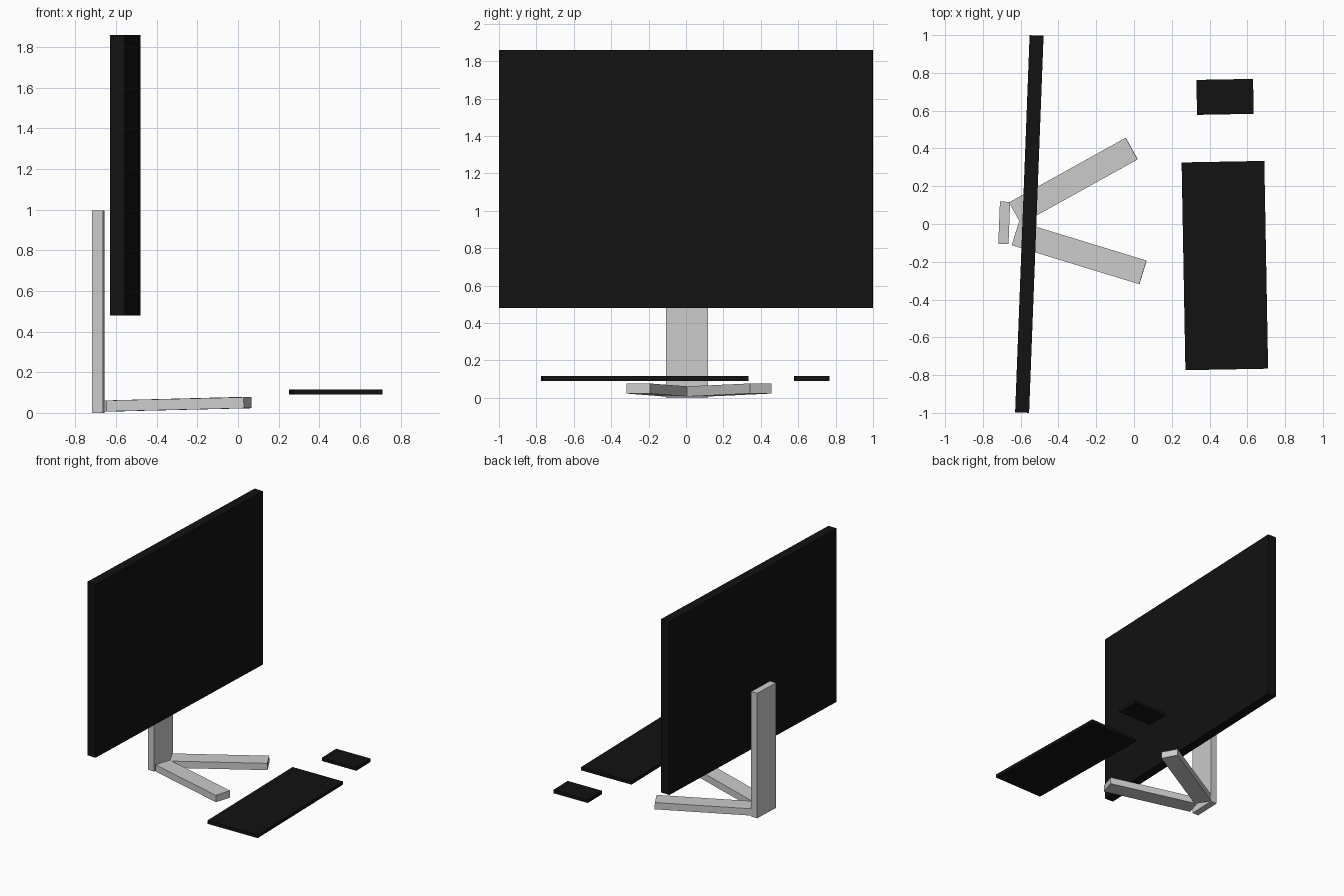
import bpy
from math import radians

if "Cube" in bpy.data.objects:
    bpy.data.objects.remove(bpy.data.objects["Cube"])

black = bpy.data.materials.new("black_plastic")
black.diffuse_color = (0.006, 0.006, 0.006, 1)
black.use_nodes = True
black.node_tree.nodes["Principled BSDF"].inputs["Base Color"].default_value = black.diffuse_color


def box(name, size, center, turn=0, tilt=0, mat=None):
    """Box of a given size, pitched about its width and then turned about z."""
    bpy.ops.mesh.primitive_cube_add(size=1, location=center)
    ob = bpy.context.object
    ob.name = ob.data.name = name
    ob.scale = size
    bpy.ops.object.transform_apply(location=False, rotation=False, scale=True)
    ob.rotation_euler = (0, radians(-tilt), radians(turn))
    if mat:
        ob.data.materials.append(mat)
    return ob


# Display panel, turned slightly
box("screen", (0.074, 1.998, 1.38), (-0.554, 0, 1.17), turn=-2.2, mat=black)

# Upright behind the screen
box("stand_post", (0.054, 0.224, 0.995), (-0.687, 0.006, 0.4975), turn=-2.2)

# Two splayed feet, rising gently toward their tips
for name, center, turn in (("left_foot", (-0.321, 0.228, 0.042), 29),
                           ("right_foot", (-0.29, -0.153, 0.042), -17)):
    box(name, (0.706, 0.131, 0.054), center, turn=turn, tilt=1.3)

# Keyboard and mouse
box("keyboard", (0.438, 1.10, 0.026), (0.481, -0.22, 0.103), turn=1.05, mat=black)
box("mouse", (0.30, 0.185, 0.026), (0.482, 0.673, 0.103), turn=1.05, mat=black)
